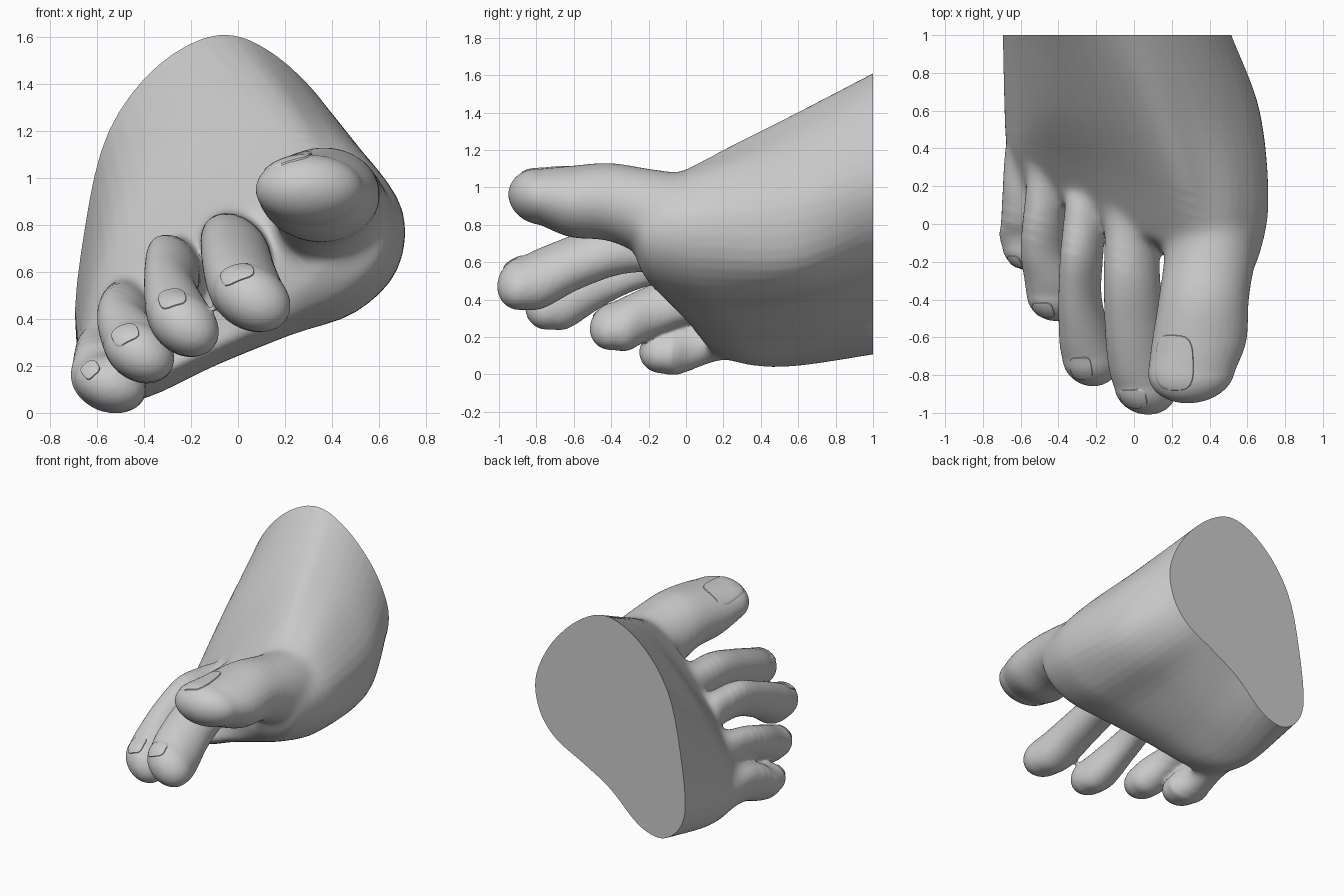
import bpy, bmesh, math
from mathutils import Vector
from mathutils.bvhtree import BVHTree

if "Cube" in bpy.data.objects:
    bpy.data.objects.remove(bpy.data.objects["Cube"])


def spline(pts, n, closed=False):
    """Catmull-Rom through tuples of any length, n steps per span."""
    out, m = [], len(pts)
    get = (lambda i: pts[i % m]) if closed else (lambda i: pts[max(0, min(m - 1, i))])
    for i in range(m if closed else m - 1):
        a, b, c, d = (get(i + k) for k in (-1, 0, 1, 2))
        for s in range(n):
            t = s / n
            out.append(tuple(0.5 * (2 * q + (r - p) * t + (2 * p - 5 * q + 4 * r - w) * t * t
                                    + (3 * q - p - 3 * r + w) * t ** 3)
                             for p, q, r, w in zip(a, b, c, d)))
    return out if closed else out + [tuple(pts[-1])]


def loft(bm, rings):
    """Closed tube through rings of points."""
    part = bmesh.new()
    rows = [[part.verts.new(p) for p in ring] for ring in rings]
    n = len(rows[0])
    for a, b in zip(rows, rows[1:]):
        for i in range(n):
            part.faces.new((a[i], a[(i + 1) % n], b[(i + 1) % n], b[i]))
    part.faces.new(rows[0])
    part.faces.new(rows[-1][::-1])
    bmesh.ops.recalc_face_normals(part, faces=part.faces)
    me = bpy.data.meshes.new("part")
    part.to_mesh(me)
    part.free()
    bm.from_mesh(me)
    bpy.data.meshes.remove(me)


def toe(bm, path, tip, lean=.25):
    """Leaning elliptical sections (x, y, z, rx, rz) with a rounded tip."""
    secs = spline(path, 6)
    x, y, z, rx, rz = secs[-1]
    px, py, pz = path[-2][:3]
    for k in range(1, 9):
        a = math.radians(k * 10.5)
        dy = (tip - y) * math.sin(a)
        f = 0.5 * dy / (y - py)
        secs.append((x + (x - px) * f, y + dy, z + (z - pz) * f, rx * math.cos(a), rz * math.cos(a)))
    loft(bm, [[(x + rx * math.cos(t) - lean * rz * math.sin(t), y, z + rz * math.sin(t))
               for t in (i * math.tau / 32 for i in range(32))]
              for x, y, z, rx, rz in secs])


# Instep and ball: (y, skew, section outline in x, z from the top round by the inner side)
sections = [
    (1.0, 0, [(-.08, 1.61), (.15, 1.53), (.38, 1.3), (.51, 1.02), (.48, .78), (.35, .61), (.13, .49),
              (-.09, .36), (-.33, .15), (-.54, .12), (-.69, .33), (-.65, .8), (-.55, 1.2), (-.34, 1.48)]),
    (.6, 0, [(.08, 1.4), (.29, 1.33), (.5, 1.15), (.65, .9), (.64, .62), (.47, .46), (.2, .38),
             (-.1, .24), (-.4, .08), (-.58, .06), (-.685, .25), (-.63, .61), (-.49, .95), (-.22, 1.23)]),
    (.25, .2, [(.2, 1.19), (.38, 1.16), (.55, 1.07), (.7, .86), (.68, .62), (.5, .43), (.22, .33),
               (-.1, .2), (-.38, .07), (-.56, .06), (-.67, .2), (-.62, .46), (-.45, .71), (-.12, 1.0)]),
    (0, .33, [(.25, 1.01), (.38, 1.04), (.51, 1.0), (.64, .84), (.62, .65), (.47, .49), (.22, .38),
              (-.08, .26), (-.35, .14), (-.52, .1), (-.62, .17), (-.58, .33), (-.4, .53), (-.1, .81)]),
]
keys = []
for y0, k, pts in sections:
    keys.append([(x, y0 - k * x, z) for x, z in pts])
back = [tuple(1.5 * p - .5 * q for p, q in zip(a, b)) for a, b in zip(keys[0], keys[1])]
ends = [[(.06 + (x - .06) * f, y - d, .55 + (z - .55) * f) for x, y, z in keys[-1]]
        for f, d in ((.85, .05), (.5, .06))]
keys = [back] + keys + ends
columns = [spline(list(col), 8) for col in zip(*keys)]
bm = bmesh.new()
loft(bm, [spline(list(ring), 4, closed=True) for ring in zip(*columns)])

# Toes, from the big one outwards
toe(bm, [(.41, .12, .79, .25, .27), (.405, -.15, .845, .245, .25), (.37, -.4, .92, .24, .21),
         (.345, -.62, .925, .25, .19), (.305, -.78, .95, .23, .15)], -.95, 0)
toe(bm, [(-.01, .1, .69, .14, .17), (-.01, -.28, .695, .145, .15), (.005, -.55, .615, .155, .15),
         (.035, -.76, .52, .165, .165), (.06, -.87, .49, .16, .145)], -1.01)
toe(bm, [(-.24, .15, .6, .12, .15), (-.275, -.15, .62, .11, .14), (-.285, -.4, .53, .11, .14),
         (-.25, -.62, .41, .14, .16), (-.23, -.72, .38, .145, .14)], -.86)
toe(bm, [(-.44, .35, .43, .11, .15), (-.47, .05, .42, .115, .14), (-.475, -.15, .355, .12, .14),
         (-.43, -.3, .28, .145, .15), (-.42, -.38, .26, .145, .13)], -.515)
toe(bm, [(-.56, .4, .22, .12, .15), (-.575, .2, .22, .12, .145), (-.57, .02, .165, .13, .15),
         (-.55, -.06, .13, .16, .135), (-.545, -.12, .125, .15, .12)], -.25)

# Fuse everything into one skin
mesh = bpy.data.meshes.new("foot_raw")
bm.to_mesh(mesh)
bm.free()
raw = bpy.data.objects.new("foot_raw", mesh)
bpy.context.collection.objects.link(raw)
rem = raw.modifiers.new("fuse", 'REMESH')
rem.mode, rem.voxel_size = 'VOXEL', .013
smo = raw.modifiers.new("soften", 'SMOOTH')
smo.factor, smo.iterations = .5, 6
skin = bpy.data.meshes.new_from_object(raw.evaluated_get(bpy.context.evaluated_depsgraph_get()))
bpy.data.objects.remove(raw)

# Blend the toe roots into the ball, then cut the back flat
bm = bmesh.new()
bm.from_mesh(skin)
for reach, steps in ((.26, 15), (.2, 15), (.14, 15)):
    roots = [v for v in bm.verts if abs(v.co.y + .33 * v.co.x) < reach]
    for _ in range(steps):
        bmesh.ops.smooth_vert(bm, verts=roots, factor=.5, use_axis_x=True, use_axis_y=True, use_axis_z=True)
bmesh.ops.bisect_plane(bm, geom=bm.verts[:] + bm.edges[:] + bm.faces[:],
                       plane_co=(0, 1, 0), plane_no=(0, 1, 0), clear_outer=True)
bmesh.ops.holes_fill(bm, edges=[e for e in bm.edges if e.is_boundary], sides=0)
bmesh.ops.recalc_face_normals(bm, faces=bm.faces)
bm.to_mesh(skin)
tree = BVHTree.FromBMesh(bm)
bm.free()


def add(name, me):
    ob = bpy.data.objects.new(name, me)
    bpy.context.collection.objects.link(ob)
    bpy.ops.object.select_all(action='DESELECT')
    ob.select_set(True)
    bpy.context.view_layer.objects.active = ob
    bpy.ops.object.shade_smooth_by_angle(angle=math.radians(50))


def nail(name, centre, out, half_w, half_l, lift):
    """Rounded plate projected onto the toe along -out."""
    out = Vector(out).normalized()
    side = Vector((0, -1, 0)).cross(out).normalized()
    along = out.cross(side)
    b = bmesh.new()
    rows = []
    for r in (.15, .4, .65, .85, .96, 1.0):
        row = []
        for i in range(32):
            t = i * math.tau / 32
            c, s = math.cos(t), math.sin(t)
            f = r / (abs(c) ** 3.5 + abs(s) ** 3.5) ** (1 / 3.5)
            p = Vector(centre) + side * c * f * half_w + along * s * f * half_l
            hit = tree.ray_cast(p + out * .3, -out)[0] or p
            row.append(b.verts.new(hit + out * (lift if r < .98 else -.01)))
        rows.append(row)
    b.faces.new(rows[0])
    for u, v in zip(rows, rows[1:]):
        for i in range(32):
            b.faces.new((u[i], v[i], v[(i + 1) % 32], u[(i + 1) % 32]))
    bmesh.ops.recalc_face_normals(b, faces=b.faces)
    me = bpy.data.meshes.new(name)
    b.to_mesh(me)
    b.free()
    add(name, me)


add("foot", skin)
nail("big_toe_nail", (.21, -.735, 1.08), (-.25, -.1, 1), .11, .15, .006)
nail("second_toe_nail", (.0, -.91, .58), (-.25, -.75, .7), .075, .06, .005)
nail("third_toe_nail", (-.275, -.75, .47), (-.25, -.6, .8), .06, .07, .005)
nail("fourth_toe_nail", (-.47, -.43, .31), (-.3, -.7, .7), .06, .055, .005)
nail("little_toe_nail", (-.61, -.17, .16), (-.45, -.7, .6), .04, .045, .005)
